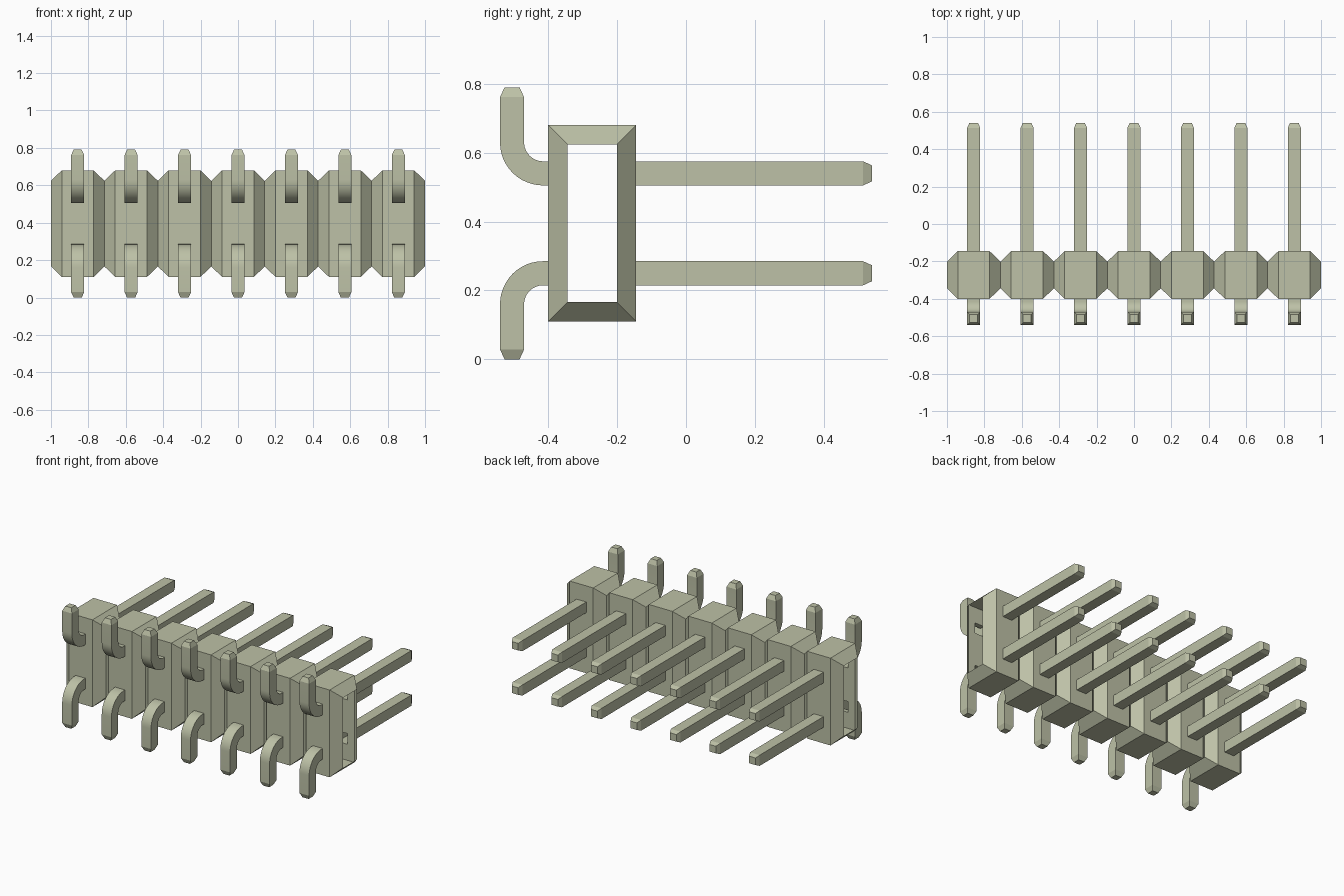
import bpy, bmesh, math
from mathutils import Vector

if "Cube" in bpy.data.objects:
    bpy.data.objects.remove(bpy.data.objects["Cube"])

COLUMNS = 7
PITCH = 2 / COLUMNS
MID_Z = 0.395          # height of the mirror plane between the two pin rows
ROW = 0.145            # pin row offset from the mirror plane
HALF = 0.035           # half thickness of a pin
FRONT, BACK = -0.4, -0.145

mat = bpy.data.materials.new("pale olive grey")
mat.use_nodes = True
colour = (0.51, 0.535, 0.385, 1)
mat.diffuse_color = colour
mat.node_tree.nodes["Principled BSDF"].inputs["Base Color"].default_value = colour


def finish(bm, name):
    mesh = bpy.data.meshes.new(name)
    bm.to_mesh(mesh)
    bm.free()
    mesh.materials.append(mat)
    mesh.shade_smooth()
    mesh.set_sharp_from_angle(angle=math.radians(20))
    return mesh


def housing_mesh():
    """Hollow block with chamfered necks, open at both ends and where pins enter."""
    bm = bmesh.new()

    def quad(*points):
        bm.faces.new([bm.verts.new(p) for p in points])

    def ring(x, inset):
        y0, y1 = FRONT + inset, BACK - inset
        z0, z1 = 0.11 + inset, 0.68 - inset
        return [(x, y0, z0), (x, y1, z0), (x, y1, z1), (x, y0, z1)]

    flat, neck = 0.085, PITCH / 2
    rings = [ring(-neck, 0.056), ring(-flat, 0), ring(flat, 0), ring(neck, 0.056)]
    for k, (a, b) in enumerate(zip(rings, rings[1:])):
        for i in range(4):
            j = (i + 1) % 4
            if k == 1 and i in (1, 3):      # pierced walls are added below
                continue
            quad(a[i], a[j], b[j], b[i])

    # front and back walls with square pin openings
    xs = [-flat, -HALF, HALF, flat]
    zs = [0.11] + [MID_Z + r + h for r in (-ROW, ROW) for h in (-HALF, HALF)] + [0.68]
    for y in (FRONT, BACK):
        for i in range(3):
            for j in range(5):
                if i == 1 and j in (1, 3):
                    continue
                quad((xs[i], y, zs[j]), (xs[i + 1], y, zs[j]),
                     (xs[i + 1], y, zs[j + 1]), (xs[i], y, zs[j + 1]))

    bmesh.ops.remove_doubles(bm, verts=bm.verts, dist=1e-5)
    bm.normal_update()
    centre = Vector((0, (FRONT + BACK) / 2, MID_Z))
    for f in bm.faces:
        if f.normal.dot(f.calc_center_median() - centre) < 0:
            f.normal_flip()
    return finish(bm, "housing")


def pin_mesh(name, path, side):
    """Sweep a square along (y, z, heading, scale) stations; the far end is capped."""
    bm = bmesh.new()
    rings = []
    for y, z, heading, scale in path:
        h = HALF * scale
        ny, nz = -math.sin(heading) * h, math.cos(heading) * h
        rings.append([bm.verts.new((sx * h, y + s * ny, MID_Z + side * (z + s * nz)))
                      for sx, s in ((-1, -1), (1, -1), (1, 1), (-1, 1))])
    for a, b in zip(rings, rings[1:]):
        for i in range(4):
            j = (i + 1) % 4
            bm.faces.new((a[i], a[j], b[j], b[i]))
    bm.faces.new(rings[-1])
    bmesh.ops.recalc_face_normals(bm, faces=bm.faces)
    return finish(bm, name)


# straight contact pin behind the housing, and bent solder leg in front
straight = [(BACK, ROW, 0, 1), (0.514, ROW, 0, 1), (0.54, ROW, 0, 0.66)]
RADIUS, STEPS = 0.09, 12
bend_y, bend_z = -0.415, ROW + RADIUS
bent = [(FRONT, ROW, math.pi, 1)]
for s in range(STEPS + 1):
    t = math.pi / 2 * s / STEPS
    bent.append((bend_y - RADIUS * math.sin(t), bend_z - RADIUS * math.cos(t), math.pi - t, 1))
leg_y = bend_y - RADIUS
bent += [(leg_y, 0.366, math.pi / 2, 1), (leg_y, 0.395, math.pi / 2, 0.62)]

parts = [housing_mesh()]
for side, label in ((1, "upper"), (-1, "lower")):
    parts.append(pin_mesh(label + "_contact_pin", straight, side))
    parts.append(pin_mesh(label + "_solder_leg", bent, side))

# repeat every part along the row
for c in range(COLUMNS):
    for mesh in parts:
        ob = bpy.data.objects.new(f"{mesh.name}_{c + 1}", mesh)
        ob.location.x = (c - (COLUMNS - 1) / 2) * PITCH
        bpy.context.collection.objects.link(ob)
